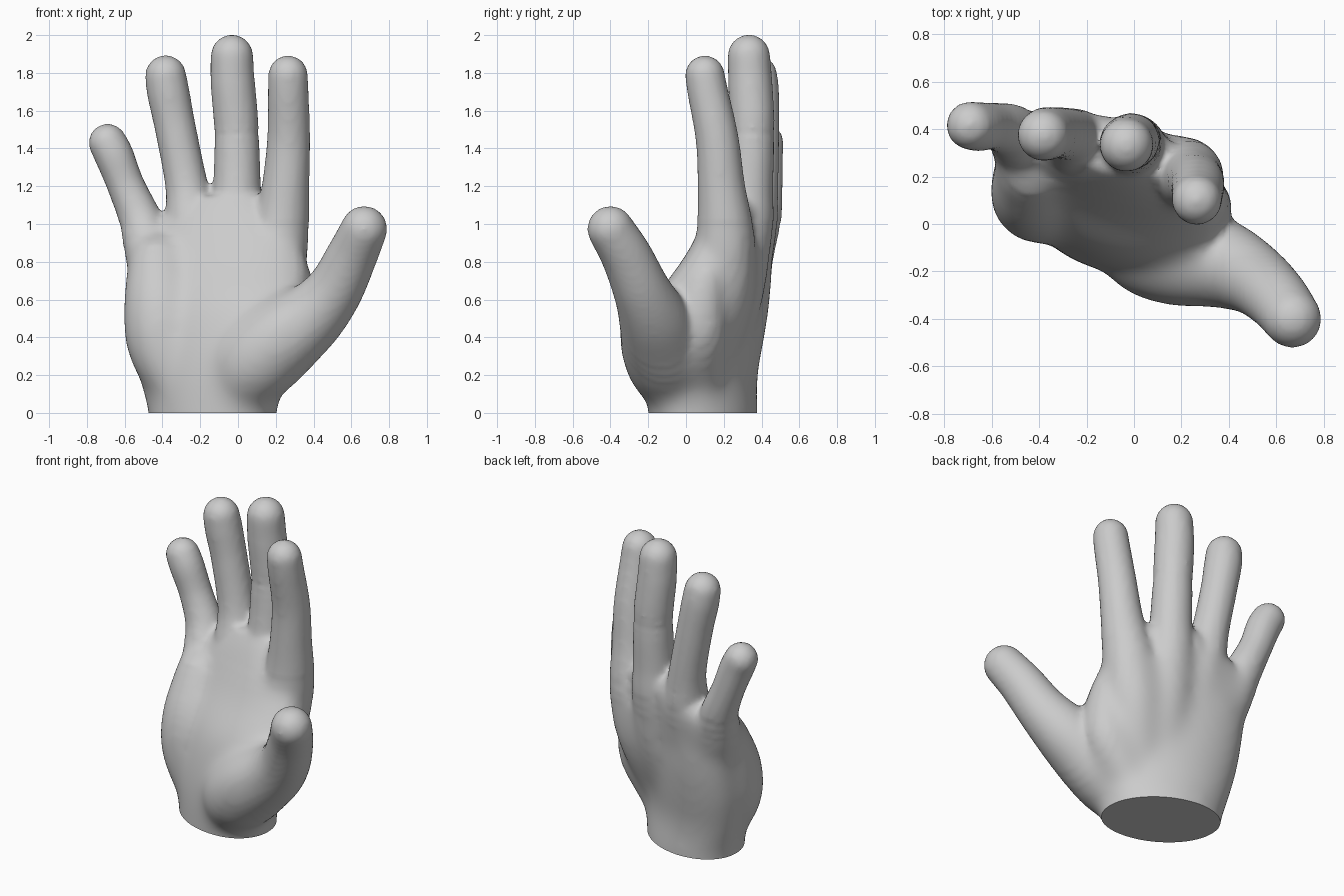
import bpy, bmesh, math
from mathutils import Vector

cube = bpy.data.objects.get("Cube")
if cube:
    bpy.data.objects.remove(cube, do_unlink=True)

SIDES = 32
bm = bmesh.new()


def loft(rings):
    """Skin a list of point rings and close both ends."""
    loops = [[bm.verts.new(p) for p in ring] for ring in rings]
    for low, high in zip(loops, loops[1:]):
        for i in range(SIDES):
            j = (i + 1) % SIDES
            bm.faces.new((low[i], low[j], high[j], high[i]))
    bm.faces.new(loops[0][::-1])
    bm.faces.new(loops[-1])


def spline(points, steps=6):
    """Smooth curve through tuples of any length."""
    pts = [Vector(p) for p in points]
    pts = [2 * pts[0] - pts[1]] + pts + [2 * pts[-1] - pts[-2]]
    out = []
    for a, b, c, d in zip(pts, pts[1:], pts[2:], pts[3:]):
        for s in range(steps):
            t = s / steps
            out.append(0.5 * (2 * b + (c - a) * t + (2 * a - 5 * b + 4 * c - d) * t * t
                              + (3 * b - a - 3 * c + d) * t ** 3))
    return out + [pts[-2]]


def digit(points):
    """Round tube along (x, y, z, radius) points with a domed tip."""
    path = spline(points)
    rings = []

    def ring(centre, direction, radius):
        q = direction.to_track_quat('Z', 'Y')
        rings.append([centre + q @ Vector((radius * math.cos(u), radius * math.sin(u), 0))
                      for u in (math.tau * i / SIDES for i in range(SIDES))])

    for i, p in enumerate(path):
        ahead, behind = path[min(i + 1, len(path) - 1)], path[max(i - 1, 0)]
        direction = (ahead - behind).xyz.normalized()
        ring(p.xyz, direction, p.w)
    tip = path[-1]
    for k in range(1, 8):
        angle = math.radians(k * 12)
        ring(tip.xyz + direction * tip.w * math.sin(angle), direction, tip.w * math.cos(angle))
    loft(rings)


def palm(sections):
    """Stack of turned ellipses: z, centre x, centre y, half width, half depth, turn."""
    rings = []
    for z, cx, cy, a, b, turn in spline(sections, 4):
        c, s = math.cos(math.radians(turn)), math.sin(math.radians(turn))
        ring = []
        for i in range(SIDES):
            u = math.tau * i / SIDES
            x, y = a * math.cos(u), b * math.sin(u)
            ring.append((cx + x * c - y * s, cy + x * s + y * c, z))
        rings.append(ring)
    loft(rings)


# Wrist and palm
palm([
    (-0.12, -0.135, 0.09, 0.358, 0.27, -27),
    (0.0, -0.135, 0.09, 0.358, 0.27, -27),
    (0.2, -0.13, 0.08, 0.425, 0.26, -27),
    (0.4, -0.11, 0.1, 0.48, 0.258, -27),
    (0.6, -0.1, 0.14, 0.495, 0.24, -26),
    (0.8, -0.1, 0.215, 0.48, 0.19, -20),
    (0.95, -0.1, 0.27, 0.43, 0.165, -18),
    (1.07, -0.07, 0.3, 0.31, 0.14, -15),
    (1.15, -0.07, 0.31, 0.22, 0.1, -15),
])

# Little finger, each finger running back through the hand to the wrist
digit([(-0.25, 0.15, 0.15, 0.11), (-0.36, 0.24, 0.55, 0.13), (-0.455, 0.32, 0.82, 0.145),
       (-0.515, 0.39, 1.02, 0.115), (-0.592, 0.412, 1.2, 0.1), (-0.655, 0.41, 1.36, 0.104),
       (-0.69, 0.415, 1.43, 0.102)])
# Ring finger
digit([(-0.15, 0.16, 0.15, 0.11), (-0.2, 0.26, 0.6, 0.145), (-0.24, 0.335, 0.95, 0.145),
       (-0.272, 0.375, 1.2, 0.114), (-0.33, 0.385, 1.5, 0.109), (-0.37, 0.38, 1.7, 0.113),
       (-0.383, 0.375, 1.785, 0.109)])
# Middle finger
digit([(-0.06, 0.12, 0.15, 0.12), (-0.02, 0.24, 0.6, 0.165), (-0.01, 0.31, 0.98, 0.152),
       (-0.005, 0.335, 1.2, 0.127), (-0.008, 0.35, 1.5, 0.12), (-0.028, 0.34, 1.75, 0.118),
       (-0.032, 0.333, 1.89, 0.113)])
# Index finger
digit([(0.02, 0.08, 0.15, 0.13), (0.14, 0.18, 0.6, 0.18), (0.2, 0.205, 0.85, 0.17),
       (0.23, 0.205, 1.0, 0.148), (0.252, 0.187, 1.2, 0.126), (0.268, 0.165, 1.45, 0.114),
       (0.266, 0.115, 1.7, 0.108), (0.265, 0.1, 1.788, 0.105)])
# Thumb with its fleshy base
digit([(0.0, 0.0, 0.04, 0.16), (0.06, -0.07, 0.23, 0.23), (0.2, -0.125, 0.37, 0.228),
       (0.385, -0.175, 0.51, 0.185), (0.51, -0.235, 0.65, 0.152), (0.602, -0.315, 0.83, 0.135),
       (0.668, -0.4, 0.973, 0.123)])
# Flesh between thumb and index finger
digit([(0.08, 0.08, 0.15, 0.13), (0.23, 0.06, 0.42, 0.17), (0.26, 0.09, 0.65, 0.14),
       (0.23, 0.16, 0.84, 0.12)])
# Outer heel of the palm
digit([(-0.27, 0.05, 0.05, 0.13), (-0.385, 0.105, 0.33, 0.195), (-0.41, 0.145, 0.55, 0.2),
       (-0.425, 0.235, 0.78, 0.165)])

bmesh.ops.recalc_face_normals(bm, faces=bm.faces[:])
mesh = bpy.data.meshes.new("hand")
bm.to_mesh(mesh)
bm.free()
hand = bpy.data.objects.new("hand", mesh)
bpy.context.collection.objects.link(hand)

# Fuse the parts into one skin and soften the joins
remesh = hand.modifiers.new("fuse", 'REMESH')
remesh.mode = 'VOXEL'
remesh.voxel_size = 0.018
soften = hand.modifiers.new("soften", 'SMOOTH')
soften.factor = 0.5
soften.iterations = 7
bpy.context.view_layer.update()
fused = bpy.data.meshes.new_from_object(hand.evaluated_get(bpy.context.evaluated_depsgraph_get()))
hand.modifiers.clear()
hand.data = fused

# Blend the muscles of the palm and back of the hand, fading out toward the digits
bm = bmesh.new()
bm.from_mesh(fused)
for top, side in ((1.0, 0.38), (0.94, 0.34), (0.88, 0.3)):
    area = [v for v in bm.verts if v.co.z < top and v.co.x < side]
    for _ in range(12):
        bmesh.ops.smooth_vert(bm, verts=area, factor=0.5,
                              use_axis_x=True, use_axis_y=True, use_axis_z=True)

# Flat cut through the wrist
cut = bmesh.ops.bisect_plane(bm, geom=bm.verts[:] + bm.edges[:] + bm.faces[:],
                             plane_co=(0, 0, 0), plane_no=(0, 0, 1), clear_inner=True)
rim = [e for e in cut["geom_cut"] if isinstance(e, bmesh.types.BMEdge)]
bmesh.ops.holes_fill(bm, edges=rim, sides=0)
bmesh.ops.recalc_face_normals(bm, faces=bm.faces[:])
bm.to_mesh(fused)
bm.free()

# One plain grey skin
grey = bpy.data.materials.new("plain grey")
grey.use_nodes = True
colour = (0.6, 0.6, 0.6, 1)
grey.diffuse_color = colour
grey.node_tree.nodes["Principled BSDF"].inputs["Base Color"].default_value = colour
fused.materials.clear()
fused.materials.append(grey)

bpy.context.view_layer.objects.active = hand
hand.select_set(True)
bpy.ops.object.shade_smooth_by_angle(angle=math.radians(50))
